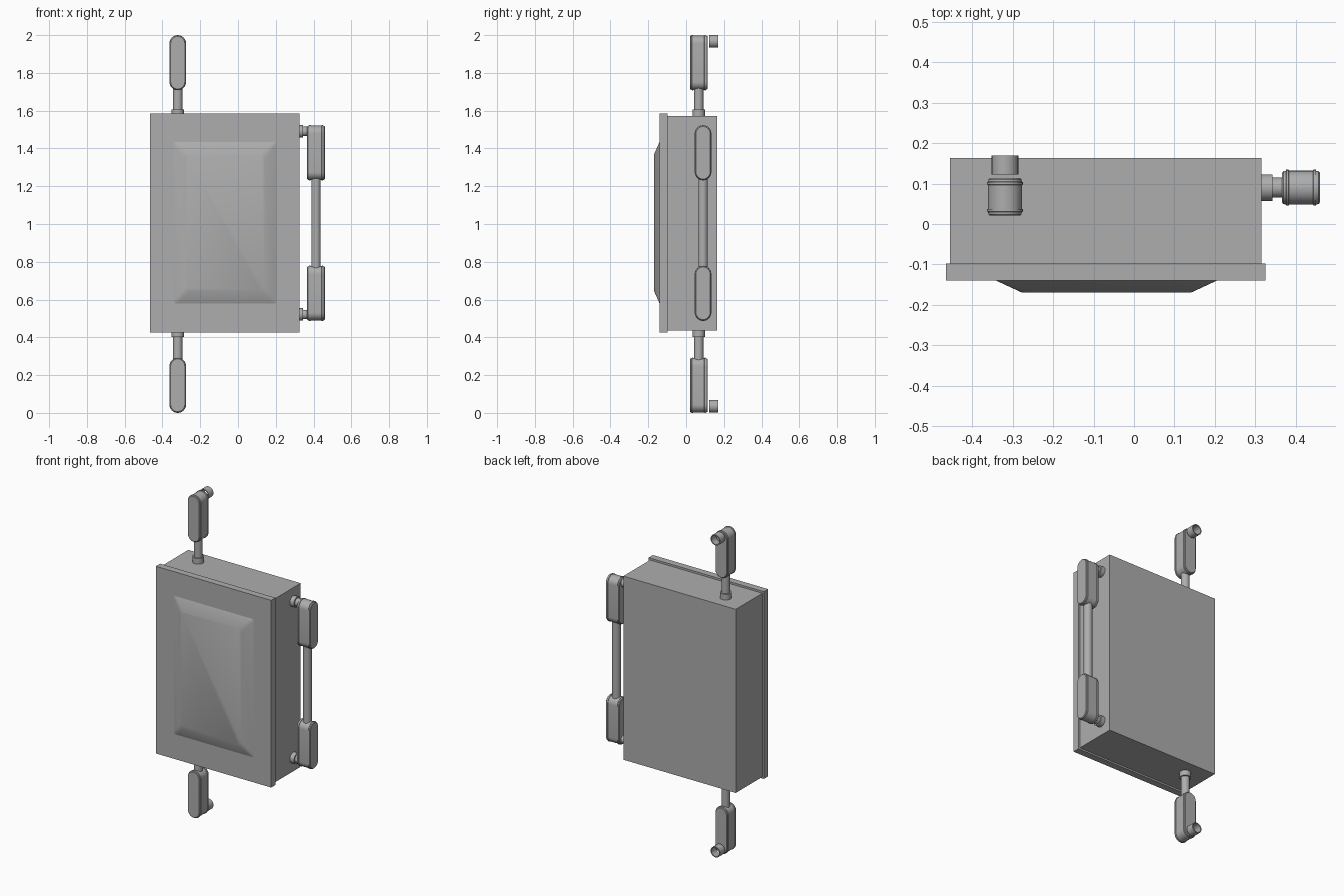
import bpy, bmesh, math
from mathutils import Matrix, Vector

cube = bpy.data.objects.get("Cube")
if cube:
    bpy.data.objects.remove(cube, do_unlink=True)

grey = bpy.data.materials.new("plain_grey")
grey.use_nodes = True
grey.diffuse_color = (0.42, 0.42, 0.42, 1)
grey.node_tree.nodes["Principled BSDF"].inputs["Base Color"].default_value = grey.diffuse_color

# Local +z turned to face the back (+y), the model's left (+x), or up
BACK = Matrix.Rotation(-math.pi / 2, 4, 'X')
SIDE = Matrix.Rotation(math.pi / 2, 4, 'Y')
UP = Matrix.Identity(4)


def finish(name, bm, angle=30):
    bmesh.ops.recalc_face_normals(bm, faces=bm.faces)
    mesh = bpy.data.meshes.new(name)
    bm.to_mesh(mesh)
    bm.free()
    mesh.materials.append(grey)
    mesh.shade_smooth()
    mesh.set_sharp_from_angle(angle=math.radians(angle))
    ob = bpy.data.objects.new(name, mesh)
    bpy.context.collection.objects.link(ob)
    return ob


def loft(name, rings, matrix, closed=False, angle=30):
    """Skin a row of rings; cap the ends, or join last to first."""
    bm = bmesh.new()
    loops = [[bm.verts.new(matrix @ p) for p in ring] for ring in rings]
    pairs = list(zip(loops, loops[1:]))
    if closed:
        pairs.append((loops[-1], loops[0]))
    else:
        bm.faces.new(loops[0])
        bm.faces.new(loops[-1])
    for a, b in pairs:
        n = len(a)
        for i in range(n):
            j = (i + 1) % n
            bm.faces.new((a[i], a[j], b[j], b[i]))
    return finish(name, bm, angle)


def rounded(half_x, half_y, r, z, seg):
    """Rounded rectangle ring at height z."""
    pts = []
    corners = ((1, 1), (-1, 1), (-1, -1), (1, -1))
    for q, (sx, sy) in enumerate(corners):
        for k in range(seg + 1):
            a = (q + k / seg) * math.pi / 2
            pts.append(Vector((sx * (half_x - r) + r * math.cos(a),
                               sy * (half_y - r) + r * math.sin(a), z)))
    return pts


def circle(r, z, n=24):
    return [Vector((r * math.cos(2 * math.pi * i / n),
                    r * math.sin(2 * math.pi * i / n), z)) for i in range(n)]


def box(name, lo, hi):
    bm = bmesh.new()
    bmesh.ops.create_cube(bm, size=1)
    for v in bm.verts:
        v.co = [l + (c + 0.5) * (h - l) for l, h, c in zip(lo, hi, v.co)]
    return finish(name, bm)


def pipe(name, start, length, r, axis):
    return loft(name, [circle(r, 0), circle(r, length)], Matrix.Translation(start) @ axis)


def open_collar(name, start, length, r, bore, axis):
    rings = [circle(r, 0), circle(r, length), circle(bore, length), circle(bore, 0)]
    return loft(name, rings, Matrix.Translation(start) @ axis, closed=True)


def conduit_body(name, start, axis, along_x):
    """Long fitting with round ends and a raised rim near each face."""
    half = [(0, 0.037), (0.003, 0.0405), (0.009, 0.0415), (0.010, 0.044),
            (0.016, 0.044), (0.017, 0.0415)]
    depth = 0.093
    profile = half + [(depth - d, r) for d, r in reversed(half)]
    straight = 0.102
    rings = []
    for d, r in profile:
        long, short = straight + r, r + 0.0002
        hx, hy = (long, short) if along_x else (short, long)
        rings.append(rounded(hx, hy, r, d, 8))
    return loft(name, rings, Matrix.Translation(start) @ axis)


# Enclosure with its overhanging door
box("enclosure_body", (-0.455, -0.10, 0.435), (0.315, 0.163, 1.572))
box("door", (-0.465, -0.14, 0.425), (0.325, -0.098, 1.584))

# Raised sloping panel on the door
FRONT = Matrix.Rotation(math.pi / 2, 4, 'X')
loft("door_raised_panel",
     [rounded(0.273, 0.428, 0.012, 0, 4), rounded(0.208, 0.36, 0.025, 0.03, 4)],
     Matrix.Translation((-0.068, -0.14, 1.007)) @ FRONT, angle=22)

# Fittings above and below the enclosure
X, Y = -0.319, 0.067
for label, centre, collar_z, pipe_z, pipe_len, end_z in (
        ("top", 1.854, 1.57, 1.59, 0.14, 1.967),
        ("bottom", 0.146, 0.402, 0.28, 0.14, 0.035)):
    conduit_body(label + "_conduit_body", (X, Y - 0.0465, centre), BACK, False)
    pipe(label + "_hub", (X, Y, collar_z), 0.037, 0.033, UP)
    pipe(label + "_pipe", (X, Y, pipe_z), pipe_len, 0.025, UP)
    open_collar(label + "_outlet_collar", (X, 0.122, end_z), 0.047, 0.033, 0.027, BACK)

# Fittings and long pipe on the left side
X, Y = 0.413, 0.09
for label, centre, port_z in (("upper", 1.377, 1.49), ("lower", 0.633, 0.521)):
    conduit_body(label + "_side_conduit_body", (X - 0.0465, Y, centre), SIDE, True)
    pipe(label + "_side_hub", (0.31, Y, port_z), 0.033, 0.033, SIDE)
    pipe(label + "_side_nipple", (0.33, Y, port_z), 0.045, 0.025, SIDE)
pipe("side_long_pipe", (X, Y, 0.76), 0.49, 0.025, UP)
